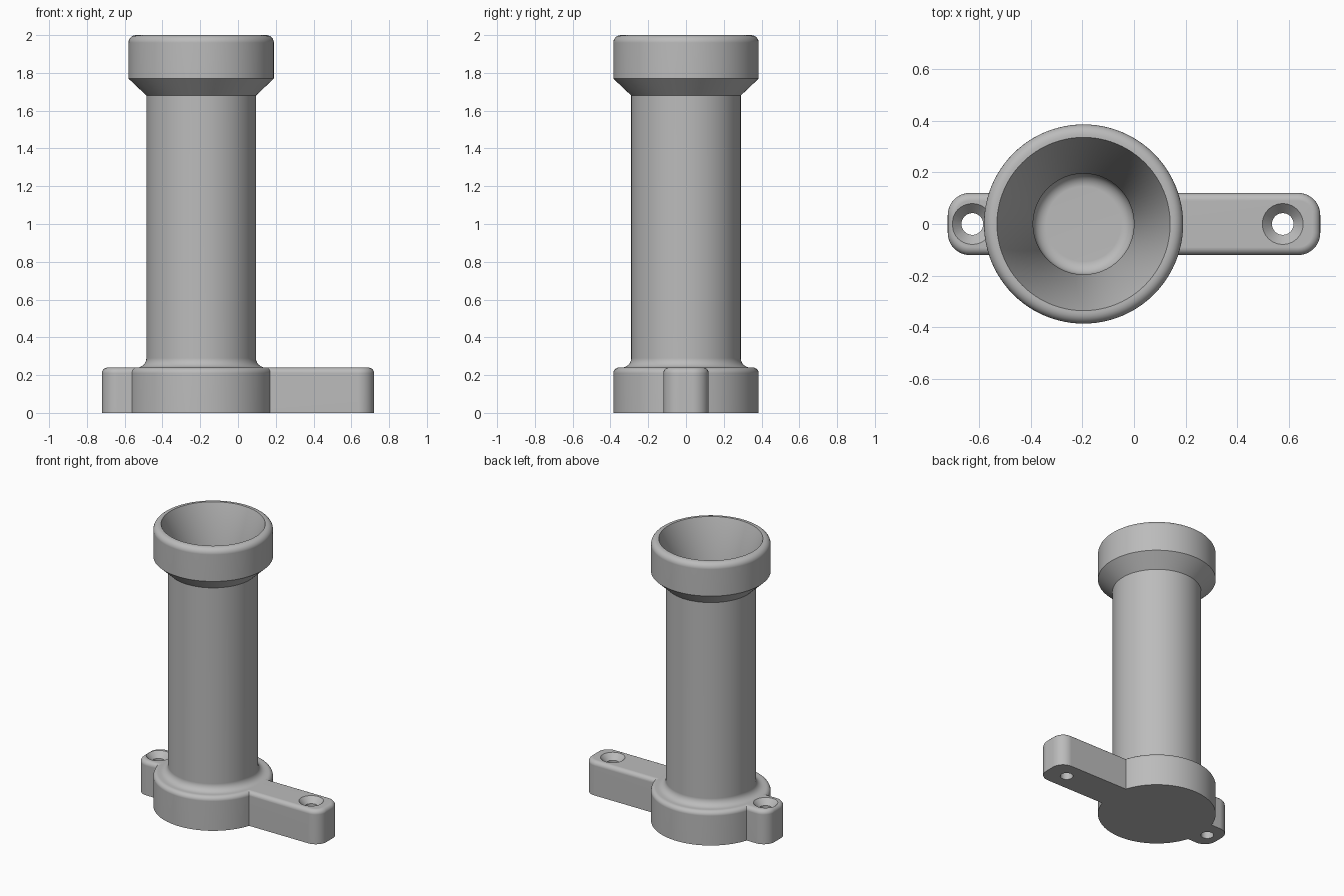
import bpy, bmesh
from math import cos, sin, pi, radians
from mathutils import Matrix

cube = bpy.data.objects.get("Cube")
if cube:
    bpy.data.objects.remove(cube, do_unlink=True)

AXIS_X = -0.195   # tube axis
BASE_H = 0.24     # height of the foot and arms

grey = bpy.data.materials.new("plain grey")
grey.use_nodes = True
grey.diffuse_color = (0.5, 0.5, 0.5, 1)
grey.node_tree.nodes["Principled BSDF"].inputs["Base Color"].default_value = (0.5, 0.5, 0.5, 1)


def arc(cx, cy, r, start, end, steps=6):
    angles = [radians(start + (end - start) * i / steps) for i in range(steps + 1)]
    return [(cx + r * cos(a), cy + r * sin(a)) for a in angles]


def make_object(name, bm):
    bmesh.ops.recalc_face_normals(bm, faces=bm.faces[:])
    mesh = bpy.data.meshes.new(name)
    bm.to_mesh(mesh)
    bm.free()
    mesh.materials.append(grey)
    obj = bpy.data.objects.new(name, mesh)
    bpy.context.collection.objects.link(obj)
    return obj


def lathe(name, profile, x, segments):
    """Spin an (r, z) profile around the vertical line at x."""
    bm = bmesh.new()
    verts = [bm.verts.new((r, 0, z)) for r, z in profile]
    edges = [bm.edges.new(pair) for pair in zip(verts, verts[1:])]
    bmesh.ops.spin(bm, geom=verts + edges, cent=(0, 0, 0), axis=(0, 0, 1),
                   angle=2 * pi, steps=segments)
    bmesh.ops.remove_doubles(bm, verts=bm.verts[:], dist=1e-4)
    bmesh.ops.transform(bm, matrix=Matrix.Translation((x, 0, 0)), verts=bm.verts[:])
    return make_object(name, bm)


def combine(target, other, operation):
    mod = target.modifiers.new(operation.lower(), 'BOOLEAN')
    mod.operation = operation
    mod.solver = 'EXACT'
    mod.object = other
    bpy.context.view_layer.objects.active = target
    bpy.ops.object.modifier_apply(modifier=mod.name)
    bpy.data.objects.remove(other, do_unlink=True)


# Tube with round foot, flared collar, funnel mouth and blind bore
profile = [(0, 0), (0.385, 0)]
profile += arc(0.355, BASE_H - 0.03, 0.03, 0, 90)
profile += arc(0.34, BASE_H + 0.05, 0.05, 270, 180)
profile += [(0.29, 1.68), (0.385, 1.77)]
profile += arc(0.345, 1.96, 0.04, 0, 90)
profile += [(0.335, 2.0), (0.195, 1.6)]
profile += arc(0.145, 0.31, 0.05, 0, -90)
profile += [(0, 0.26)]
holder = lathe("tube_holder", profile, AXIS_X, 96)

# Mounting arm running through the foot, with rounded ends and top edge
ex, ey, r = 0.72, 0.12, 0.085
outline = []
for i, (sx, sy) in enumerate([(1, 1), (-1, 1), (-1, -1), (1, -1)]):
    outline += arc(sx * (ex - r), sy * (ey - r), r, 90 * i, 90 * i + 90, 8)
bm = bmesh.new()
bottom = bm.faces.new([bm.verts.new((x, y, 0)) for x, y in outline])
extruded = bmesh.ops.extrude_face_region(bm, geom=[bottom], use_keep_orig=True)["geom"]
top_verts = [v for v in extruded if isinstance(v, bmesh.types.BMVert)]
for v in top_verts:
    v.co.z = BASE_H
bmesh.ops.recalc_face_normals(bm, faces=bm.faces[:])
top_edges = [e for e in bm.edges if all(v.co.z > 0.1 for v in e.verts)]
bmesh.ops.bevel(bm, geom=top_edges, offset=0.03, segments=5, profile=0.5,
                affect='EDGES', clamp_overlap=True)
arm = make_object("mounting_arm", bm)
combine(holder, arm, 'UNION')

# Countersunk screw holes
for x in (-0.625, 0.575):
    cutter = lathe("screw_hole_cutter",
                   [(0, -0.1), (0.042, -0.1), (0.042, BASE_H - 0.04),
                    (0.079, BASE_H), (0.079, 0.3), (0, 0.3)], x, 40)
    cutter.hide_render = True
    combine(holder, cutter, 'DIFFERENCE')

# Smooth shading with crisp edges
bpy.ops.object.select_all(action='DESELECT')
holder.select_set(True)
bpy.context.view_layer.objects.active = holder
bpy.ops.object.shade_smooth_by_angle(angle=radians(28))
weighted = holder.modifiers.new("even_normals", 'WEIGHTED_NORMAL')
weighted.keep_sharp = True
